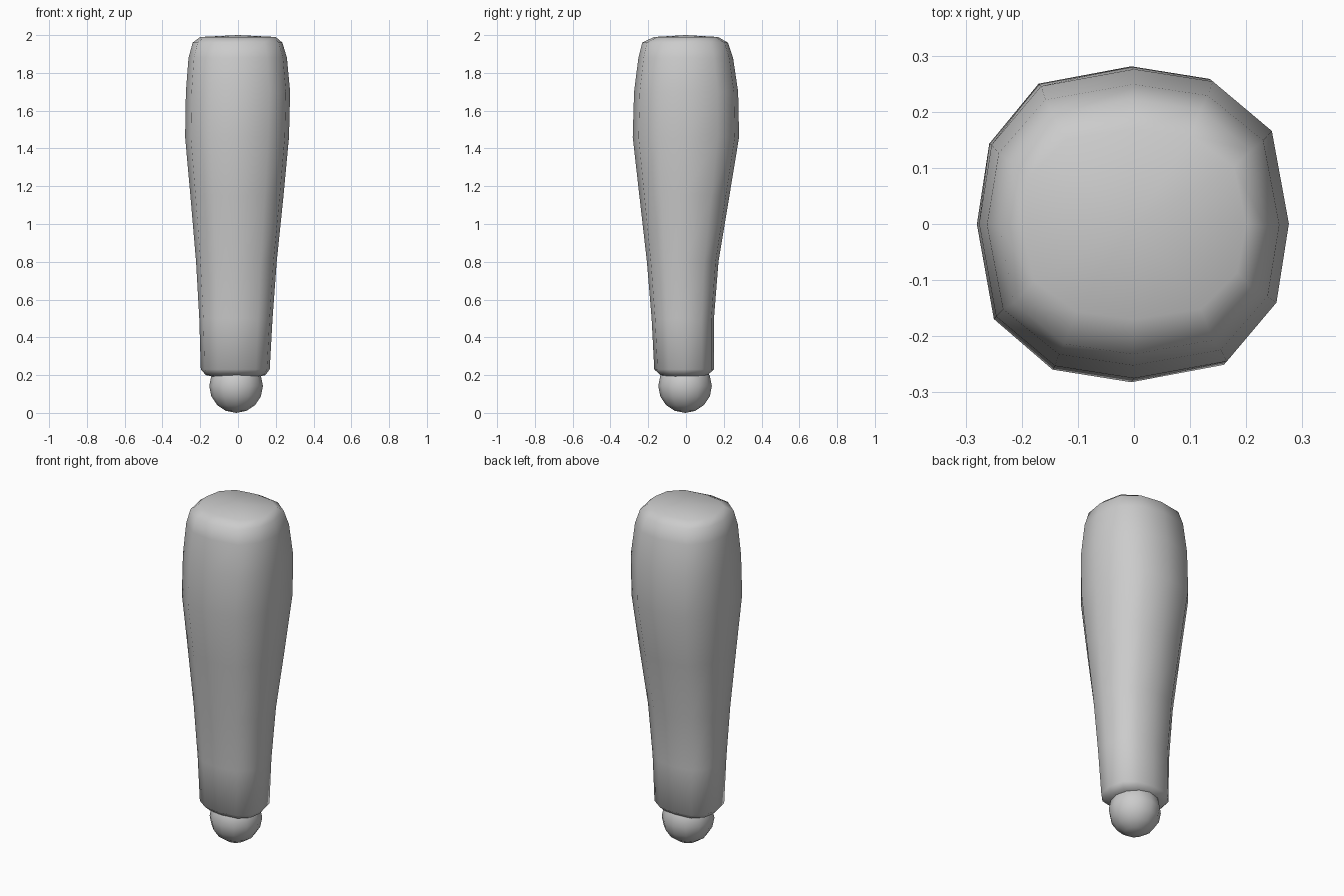
import bpy
import bmesh
from mathutils import Vector

cube = bpy.data.objects.get("Cube")
if cube:
    bpy.data.objects.remove(cube, do_unlink=True)

# Single plain grey
grey = bpy.data.materials.new("plain_grey")
grey.use_nodes = True
colour = (0.6, 0.6, 0.6, 1.0)
grey.diffuse_color = colour
grey.node_tree.nodes["Principled BSDF"].inputs["Base Color"].default_value = colour


def make_object(name, bm):
    bmesh.ops.recalc_face_normals(bm, faces=bm.faces)
    for face in bm.faces:
        face.smooth = True
    mesh = bpy.data.meshes.new(name)
    bm.to_mesh(mesh)
    bm.free()
    mesh.materials.append(grey)
    obj = bpy.data.objects.new(name, mesh)
    bpy.context.collection.objects.link(obj)
    return obj


def section():
    """Twelve-sided rounded square, one quarter turned four times."""
    points = []
    quarter = [(1, 0), (0.89, 0.6), (0.51, 0.92)]
    for turn in range(4):
        for x, y in quarter:
            for _ in range(turn):
                x, y = -y, x
            points.append((x, y))
    return points


# Tapered sleeve: height, left/right extents in x, front/back extents in y
profile = [
    (0.19, -0.12, 0.10, -0.09, 0.07),
    (0.20, -0.17, 0.145, -0.135, 0.115),
    (0.23, -0.197, 0.168, -0.168, 0.147),
    (0.50, -0.205, 0.183, -0.182, 0.148),
    (0.80, -0.222, 0.205, -0.207, 0.172),
    (1.15, -0.252, 0.241, -0.247, 0.23),
    (1.46, -0.28, 0.27, -0.282, 0.281),
    (1.70, -0.276, 0.276, -0.275, 0.276),
    (1.88, -0.262, 0.259, -0.252, 0.249),
    (1.96, -0.24, 0.235, -0.232, 0.222),
    (1.99, -0.2, 0.2, -0.17, 0.17),
]
bm = bmesh.new()
rings = []
for z, x0, x1, y0, y1 in profile:
    ring = []
    for px, py in section():
        x = (x0 + x1) / 2 + px * (x1 - x0) / 2
        y = (y0 + y1) / 2 + py * (y1 - y0) / 2
        ring.append(bm.verts.new((x, y, z)))
    rings.append(ring)
for low, high in zip(rings, rings[1:]):
    for i in range(len(low)):
        j = (i + 1) % len(low)
        bm.faces.new((low[i], low[j], high[j], high[i]))

# Slightly domed top and flat underside
for ring, height in ((rings[-1], 2.0), (rings[0], 0.19)):
    centre = sum((v.co for v in ring), Vector()) / len(ring)
    tip = bm.verts.new((centre.x, centre.y, height))
    for i in range(len(ring)):
        bm.faces.new((ring[i], ring[(i + 1) % len(ring)], tip))
make_object("tapered_sleeve", bm)

# Rounded ball end below the sleeve
bm = bmesh.new()
bmesh.ops.create_uvsphere(bm, u_segments=12, v_segments=8, radius=0.142)
bmesh.ops.translate(bm, verts=bm.verts, vec=(-0.01, -0.005, 0.142))
make_object("ball_end", bm)
